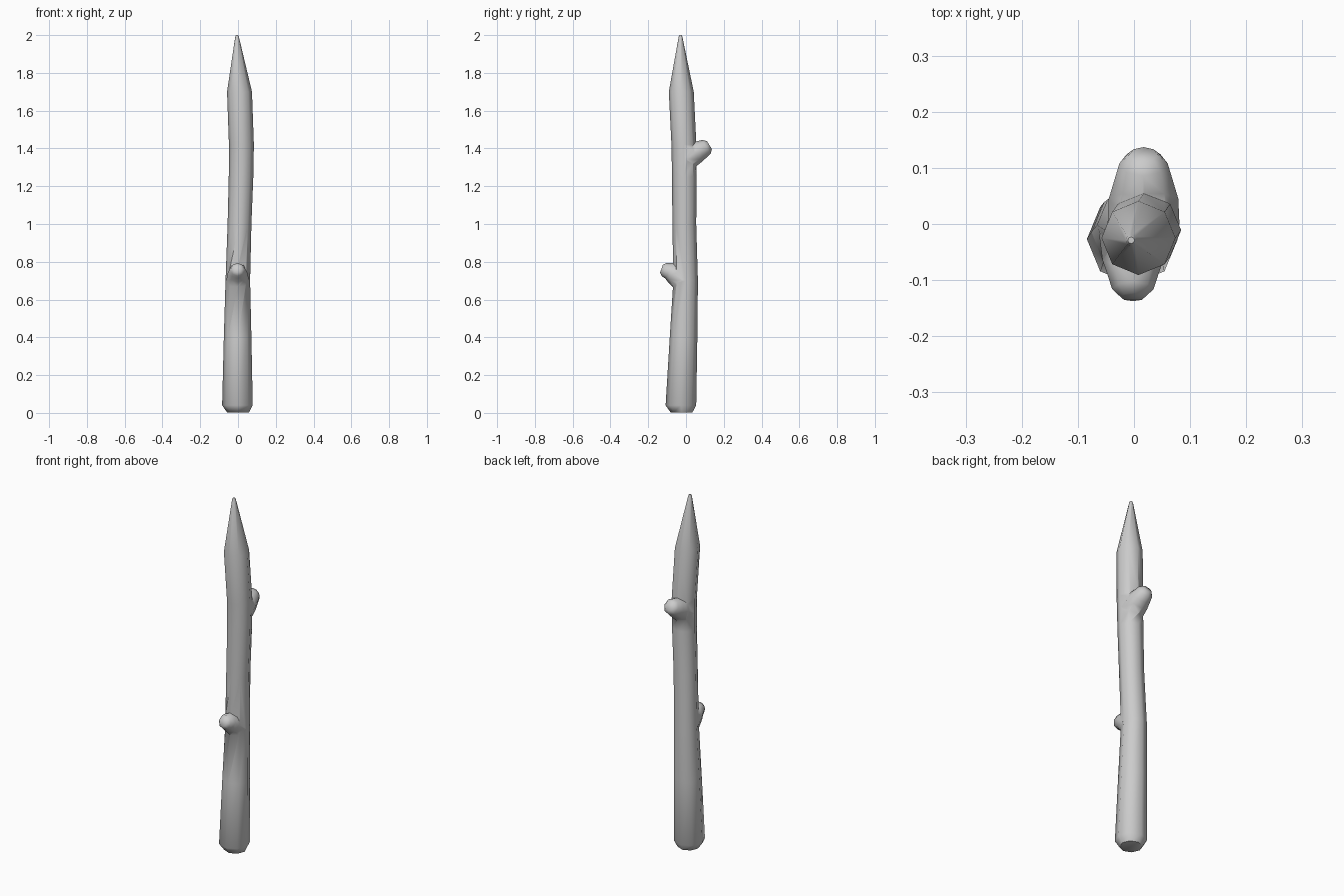
import bpy
import bmesh
from math import cos, sin, tau, radians
from mathutils import Vector

cube = bpy.data.objects.get("Cube")
if cube:
    bpy.data.objects.remove(cube, do_unlink=True)

wood = bpy.data.materials.new("pale grey wood")
wood.use_nodes = True
wood.diffuse_color = (0.6, 0.6, 0.6, 1)
wood.node_tree.nodes["Principled BSDF"].inputs["Base Color"].default_value = wood.diffuse_color

SIDES = 8


def loft(name, rings):
    """Skin a row of rings, each given as centre, x axis, y axis; cap both ends."""
    bm = bmesh.new()
    loops = []
    for centre, u, v in rings:
        loops.append([bm.verts.new(centre + u * cos(tau * i / SIDES) + v * sin(tau * i / SIDES))
                      for i in range(SIDES)])
    for low, high in zip(loops, loops[1:]):
        for i in range(SIDES):
            j = (i + 1) % SIDES
            bm.faces.new((low[i], low[j], high[j], high[i]))
    bm.faces.new(loops[0][::-1])
    bm.faces.new(loops[-1])
    bmesh.ops.recalc_face_normals(bm, faces=bm.faces)
    mesh = bpy.data.meshes.new(name)
    bm.to_mesh(mesh)
    bm.free()
    mesh.materials.append(wood)
    obj = bpy.data.objects.new(name, mesh)
    bpy.context.collection.objects.link(obj)
    return obj


def stub(name, x, side, rings):
    """Cut-off twig in the yz plane; rings hold outward distance, height, radius, lean."""
    out = []
    for y, z, r, lean in rings:
        up = Vector((0, -side * sin(lean), cos(lean)))
        out.append((Vector((x, side * y, z)), Vector((r, 0, 0)), up * r))
    return loft(name, out)


# Gently bent trunk with a rounded butt and a sharpened tip: x, y, z, radius
trunk = [(0, -0.024, 0.003, 0.058), (-0.003, -0.027, 0.04, 0.081),
         (-0.002, -0.013, 0.4, 0.073), (-0.001, -0.002, 0.7, 0.065),
         (0.008, -0.009, 1.0, 0.063), (0.016, -0.009, 1.25, 0.065),
         (0.018, -0.011, 1.42, 0.066), (0.008, -0.025, 1.7, 0.066),
         (-0.005, -0.029, 1.99, 0.010), (-0.005, -0.029, 2.0, 0.006)]
stick = loft("sharpened_stick", [(Vector((x, y, z)), Vector((r, 0, 0)), Vector((0, r, 0)))
                                 for x, y, z, r in trunk])

# Twig stubs, flared where they leave the trunk
twigs = [
    stub("front_twig_stub", -0.002, -1, [(0.02, 0.70, 0.06, 0.6), (0.065, 0.737, 0.054, 0.6),
                                         (0.088, 0.752, 0.046, 0.5), (0.116, 0.759, 0.037, 0.35),
                                         (0.13, 0.763, 0.022, 0.35)]),
    stub("back_twig_stub", 0.017, 1, [(0.0, 1.345, 0.064, 0.6), (0.045, 1.377, 0.062, 0.6),
                                      (0.075, 1.392, 0.053, 0.6), (0.108, 1.408, 0.043, 0.55),
                                      (0.124, 1.418, 0.025, 0.55)]),
]

# Fuse the stubs into the trunk
bpy.ops.object.select_all(action="DESELECT")
bpy.context.view_layer.objects.active = stick
stick.select_set(True)
for twig in twigs:
    union = stick.modifiers.new("fuse", "BOOLEAN")
    union.operation = "UNION"
    union.solver = "EXACT"
    union.object = twig
    bpy.ops.object.modifier_apply(modifier=union.name)
    bpy.data.objects.remove(twig, do_unlink=True)

bpy.ops.object.shade_smooth_by_angle(angle=radians(60))
